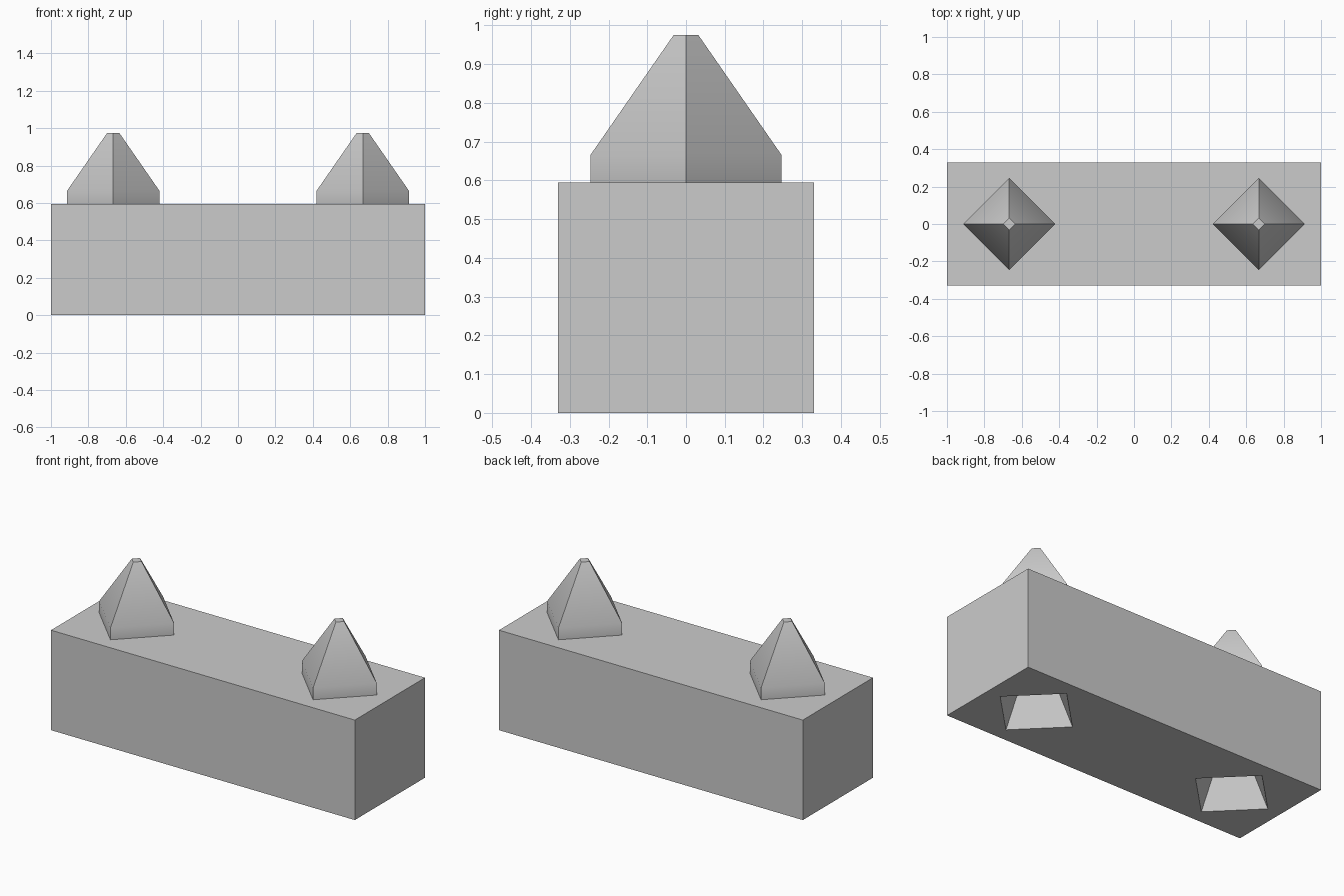
import bpy
import bmesh
import math

cube = bpy.data.objects.get("Cube")
if cube:
    bpy.data.objects.remove(cube, do_unlink=True)

LENGTH, DEPTH, HEIGHT = 2.0, 0.66, 0.595
SPIKE_X = 0.667      # distance of spikes and sockets from the centre
RADIUS = 0.247       # half diagonal of the spike base
TIP = 0.032          # half diagonal of the flat tip

grey = bpy.data.materials.new("light_grey")
grey.use_nodes = True
colour = (0.6, 0.6, 0.6, 1)
grey.diffuse_color = colour
grey.node_tree.nodes["Principled BSDF"].inputs["Base Color"].default_value = colour


def make_object(name, bm):
    bmesh.ops.recalc_face_normals(bm, faces=bm.faces)
    mesh = bpy.data.meshes.new(name)
    bm.to_mesh(mesh)
    bm.free()
    mesh.materials.append(grey)
    obj = bpy.data.objects.new(name, mesh)
    bpy.context.collection.objects.link(obj)
    return obj


def diamond_stack(name, x, levels):
    """Closed solid through diamond rings given as (half diagonal, height)."""
    bm = bmesh.new()
    rings = []
    for r, z in levels:
        angles = [i * math.pi / 2 for i in range(4)]
        rings.append([bm.verts.new((x + r * math.cos(a), r * math.sin(a), z)) for a in angles])
    for low, high in zip(rings, rings[1:]):
        for i in range(4):
            j = (i + 1) % 4
            bm.faces.new((low[i], low[j], high[j], high[i]))
    bm.faces.new(rings[0][::-1])
    bm.faces.new(rings[-1])
    return make_object(name, bm)


# Block body
bm = bmesh.new()
bmesh.ops.create_cube(bm, size=1)
bmesh.ops.scale(bm, vec=(LENGTH, DEPTH, HEIGHT), verts=bm.verts)
bmesh.ops.translate(bm, vec=(0, 0, HEIGHT / 2), verts=bm.verts)
block = make_object("block", bm)

for side, x in (("right", -SPIKE_X), ("left", SPIKE_X)):
    # Spike with a short upright foot and a flat tip
    spike = diamond_stack(side + "_spike", x,
                          [(RADIUS, HEIGHT), (RADIUS, 0.665), (TIP, 0.975)])
    bpy.ops.object.select_all(action="DESELECT")
    spike.select_set(True)
    bpy.context.view_layer.objects.active = spike
    bpy.ops.object.shade_smooth_by_angle(angle=math.radians(30))

    # Tapered socket in the underside; starts below the block for a clean cut
    slope = (RADIUS - TIP) / 0.4
    cutter = diamond_stack(side + "_socket_cutter", x,
                           [(RADIUS + slope * 0.05, -0.05), (TIP, 0.4)])
    cutter.hide_render = True
    cutter.hide_set(True)
    cut = block.modifiers.new(side + "_socket", "BOOLEAN")
    cut.operation = "DIFFERENCE"
    cut.solver = "EXACT"
    cut.object = cutter
